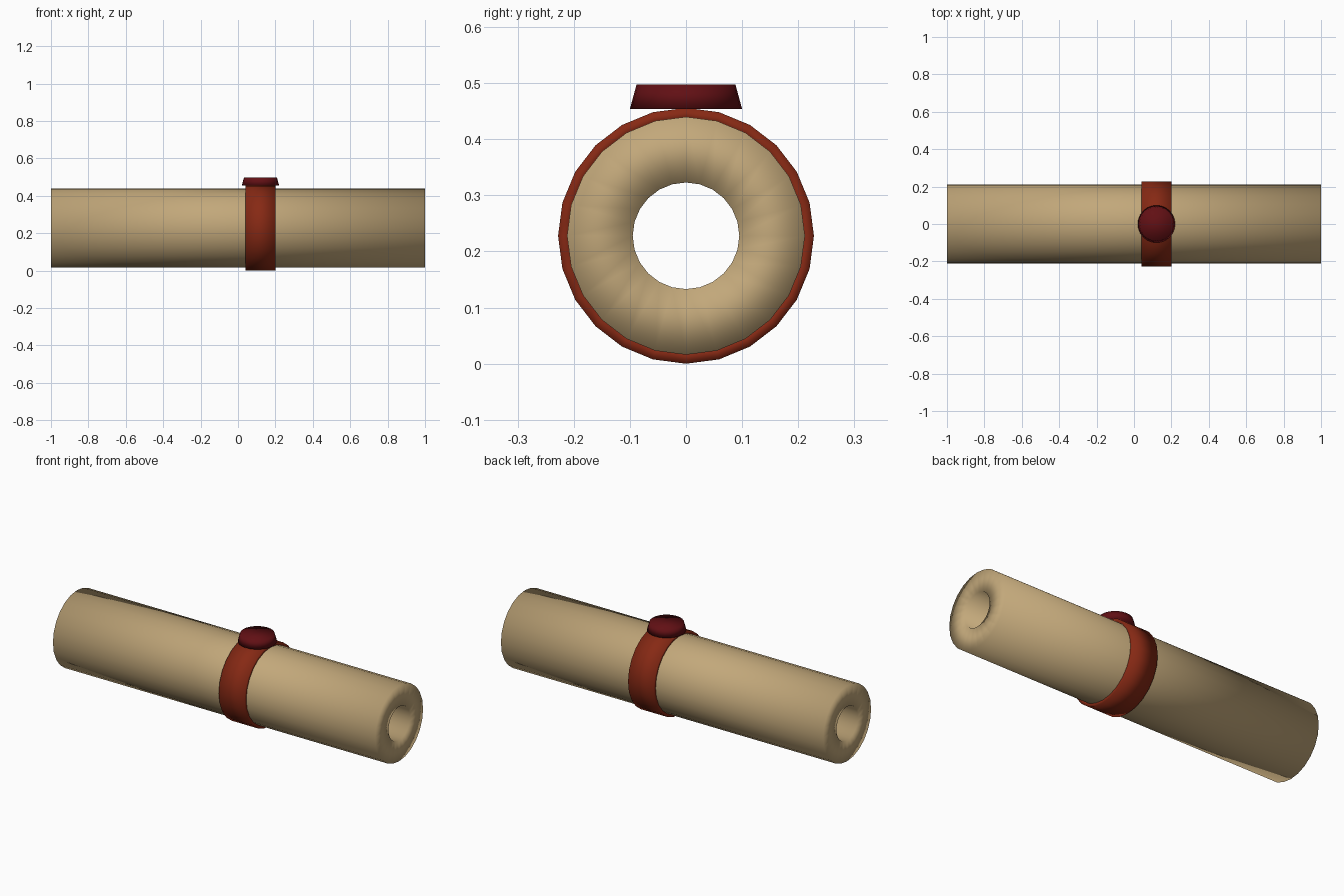
import bpy, math

if "Cube" in bpy.data.objects:
    bpy.data.objects.remove(bpy.data.objects["Cube"])

def material(name, rgb):
    m = bpy.data.materials.new(name)
    m.diffuse_color = (*rgb, 1)
    m.use_nodes = True
    m.node_tree.nodes["Principled BSDF"].inputs["Base Color"].default_value = m.diffuse_color
    return m

parchment = material("parchment tan", (0.54, 0.39, 0.195))
ribbon_red = material("ribbon rust red", (0.24, 0.022, 0.007))
wax_red = material("wax dark red", (0.12, 0.005, 0.007))

CZ = 0.23      # height of the roll axis
SIDES = 24

def finish(name, verts, faces, mat):
    me = bpy.data.meshes.new(name)
    me.from_pydata(verts, [], faces)
    me.materials.append(mat)
    me.shade_smooth()
    ob = bpy.data.objects.new(name, me)
    bpy.context.collection.objects.link(ob)
    return ob

def tube(name, x0, x1, r_in, r_out, mat):
    """Hollow tube along x, built by spinning a rectangular section."""
    section = [(x0, r_out), (x1, r_out), (x1, r_in), (x0, r_in)]
    verts, faces = [], []
    for i in range(SIDES):
        a = 2 * math.pi * i / SIDES
        verts += [(x, r * math.sin(a), CZ + r * math.cos(a)) for x, r in section]
        n = (i + 1) % SIDES
        for k in range(4):
            l = (k + 1) % 4
            faces.append((i * 4 + k, i * 4 + l, n * 4 + l, n * 4 + k))
    return finish(name, verts, faces, mat)

# rolled sheet with an open core
tube("rolled_sheet", -1.0, 1.0, 0.095, 0.212, parchment)
# ribbon band around the roll
tube("ribbon_band", 0.04, 0.20, 0.205, 0.228, ribbon_red)

# wax seal: tapered disc on top of the ribbon
verts, faces = [], []
for r, z in ((0.10, 0.456), (0.088, 0.50)):
    for i in range(SIDES):
        a = 2 * math.pi * i / SIDES
        verts.append((0.12 + r * math.cos(a), r * math.sin(a), z))
for i in range(SIDES):
    n = (i + 1) % SIDES
    faces.append((i, n, SIDES + n, SIDES + i))
faces.append(tuple(reversed(range(SIDES))))
faces.append(tuple(range(SIDES, 2 * SIDES)))
finish("wax_seal", verts, faces, wax_red)

# drop the model so the ribbon rests on the floor
for ob in bpy.data.objects:
    ob.location.z = -(CZ - 0.228)
